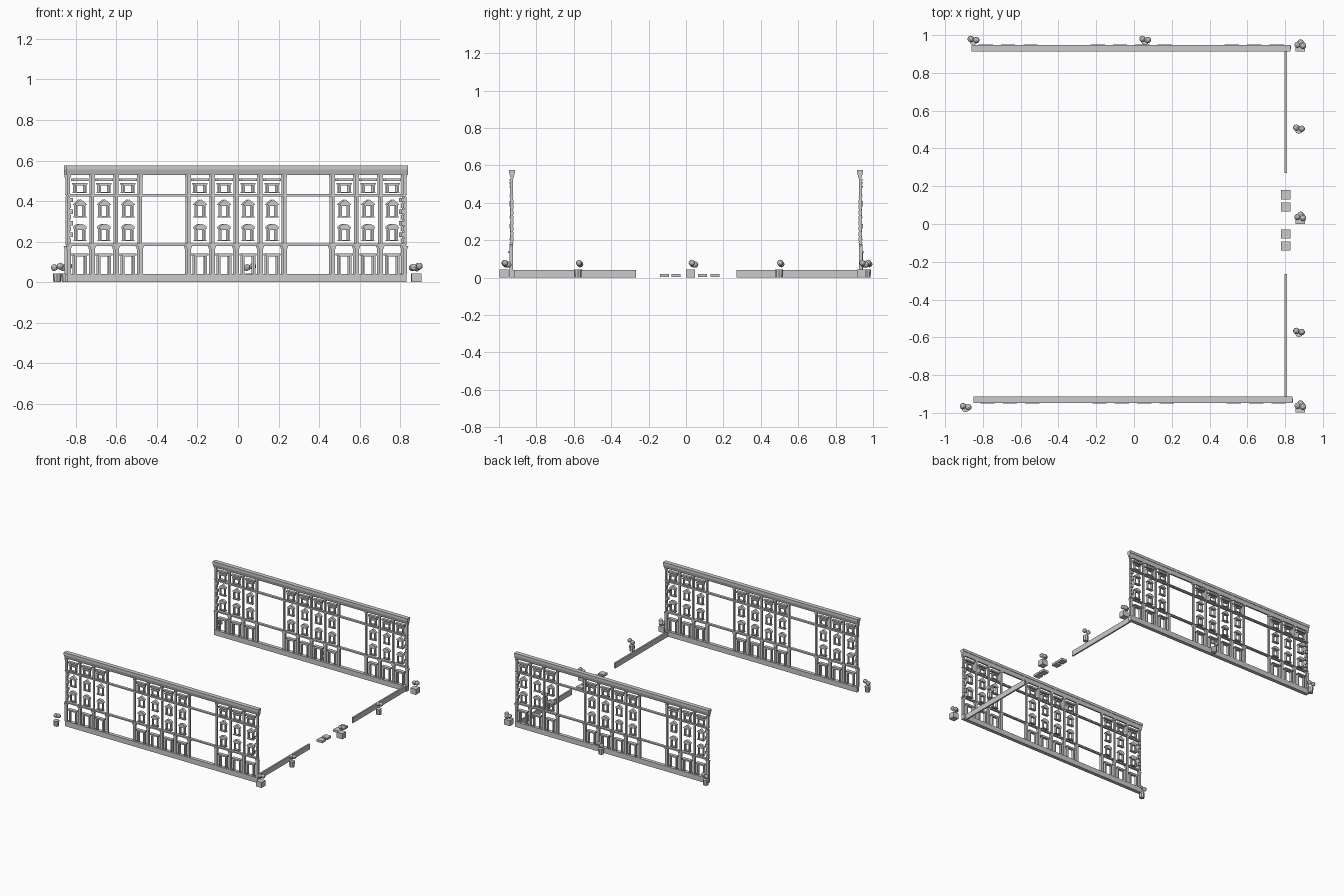
import bpy, bmesh, math
from mathutils import Vector, Matrix

if "Cube" in bpy.data.objects:
    bpy.data.objects.remove(bpy.data.objects["Cube"])

STEP = 0.1185                                   # bay spacing
PIERS = [-7, -6, -5, -4, -2, -1, 0, 1, 2, 4, 5, 6, 7]
BAYS = [-6.5, -5.5, -4.5, -1.5, -.5, .5, 1.5, 4.5, 5.5, 6.5]


def finish(bm, name):
    bmesh.ops.recalc_face_normals(bm, faces=bm.faces)
    me = bpy.data.meshes.new(name)
    bm.to_mesh(me)
    bm.free()
    ob = bpy.data.objects.new(name, me)
    bpy.context.collection.objects.link(ob)
    return ob


def box(bm, x0, x1, y0, y1, z0, z1):
    m = Matrix.LocRotScale(Vector(((x0 + x1) / 2, (y0 + y1) / 2, (z0 + z1) / 2)), None,
                           Vector((abs(x1 - x0), abs(y1 - y0), abs(z1 - z0))))
    bmesh.ops.create_cube(bm, size=1, matrix=m)


def prism(bm, pts, a, b):
    """Closed profile of 3D points built by pts(t), between t=a and t=b."""
    lo = [bm.verts.new(p) for p in pts(a)]
    hi = [bm.verts.new(p) for p in pts(b)]
    n = len(lo)
    bm.faces.new(lo)
    bm.faces.new(hi[::-1])
    for i in range(n):
        bm.faces.new((lo[i], hi[i], hi[(i + 1) % n], lo[(i + 1) % n]))


def facade(tag, side, cx):
    Y = lambda d: side * (0.93 + d)             # d is outward distance from the wall line

    def bx(bm, x, w, d0, d1, z0, z1):
        box(bm, cx + x - w / 2, cx + x + w / 2, Y(d0), Y(d1), z0, z1)

    def shape(bm, x, prof, d0, d1):             # x-z outline pushed through the wall
        prism(bm, lambda d: [(cx + x + px, Y(d), pz) for px, pz in prof], d0, d1)

    def frame(bm, x, w, z0, z1, t, d0, d1):     # open window surround
        for s in (-1, 1):
            bx(bm, x + s * (w - t) / 2, t, d0, d1, z0, z1 - t)
        bx(bm, x, w, d0, d1, z1 - t, z1)

    # plinth
    bm = bmesh.new()
    bx(bm, 0, 1.67, -.012, .016, 0, .04)
    finish(bm, tag + "_plinth")

    # cornice, flared to both sides
    bm = bmesh.new()
    prof = [(-.006, .528), (.006, .528), (.014, .556), (.017, .556), (.017, .576),
            (-.017, .576), (-.017, .556), (-.014, .556)]
    prism(bm, lambda x: [(x, Y(d), z) for d, z in prof], cx - .844, cx + .844)
    finish(bm, tag + "_cornice")

    # string courses between floors
    bm = bmesh.new()
    for z in (.179, .422):
        bx(bm, 0, 1.665, -.005, .010, z, z + .007)
        bx(bm, 0, 1.675, -.007, .014, z + .007, z + .012)
    finish(bm, tag + "_string_courses")

    # pilasters on all floors
    bm = bmesh.new()
    for k in PIERS:
        x = k * STEP
        shape(bm, x, [(-.010, .04), (.010, .04), (.010, .163), (.016, .179),
                      (-.016, .179), (-.010, .163)], -.004, .014)
        bx(bm, x, .013, -.005, .007, .191, .422)
        bx(bm, x, .014, -.005, .010, .434, .528)
        bx(bm, x, .020, -.006, .013, .516, .528)
    finish(bm, tag + "_pilasters")

    # corner quoins
    bm = bmesh.new()
    for s in (-1, 1):
        for i in range(8):
            w = .024 if i % 2 else .014
            bx(bm, s * (7 * STEP + .004 - w / 2), w, -.008, .012, .195 + i * .0285, .2165 + i * .0285)
    finish(bm, tag + "_quoins")

    # ground floor openings
    bm = bmesh.new()
    for k in BAYS:
        frame(bm, k * STEP, .062, .04, .135, .009, -.006, .015)
        bx(bm, k * STEP, .076, -.006, .021, .132, .141)
    finish(bm, tag + "_ground_openings")

    # first floor windows with rounded hoods
    bm = bmesh.new()
    arch = [(.030 * math.cos(math.pi * i / 8), .264 + .023 * math.sin(math.pi * i / 8)) for i in range(9)]
    for k in BAYS:
        frame(bm, k * STEP, .046, .204, .264, .007, -.006, .012)
        bx(bm, k * STEP, .054, -.006, .014, .202, .209)
        shape(bm, k * STEP, arch, -.006, .015)
    finish(bm, tag + "_first_floor_windows")

    # second floor windows with gabled hoods
    bm = bmesh.new()
    for k in BAYS:
        frame(bm, k * STEP, .046, .322, .383, .007, -.006, .012)
        bx(bm, k * STEP, .054, -.006, .014, .320, .327)
        shape(bm, k * STEP, [(-.030, .381), (.030, .381), (.026, .388), (0, .409), (-.026, .388)], -.006, .015)
    finish(bm, tag + "_second_floor_windows")

    # attic windows with a bar above
    bm = bmesh.new()
    for k in BAYS:
        frame(bm, k * STEP, .056, .441, .486, .008, -.006, .012)
        bx(bm, k * STEP, .066, -.006, .015, .482, .489)
        bx(bm, k * STEP, .062, -.006, .014, .439, .446)
        bx(bm, k * STEP, .078, -.006, .014, .498, .511)
    finish(bm, tag + "_attic_windows")


facade("front", -1, -.005)
facade("back", 1, -.015)

# low side walls
for name, y0, y1 in (("side_wall_front", -.935, -.266), ("side_wall_back", .27, .935)):
    bm = bmesh.new()
    box(bm, .798, .81, y0, y1, 0, .042)
    finish(bm, name)

# paving slabs at the side entrance
for i, y in enumerate((-.116, -.053, .089, .155)):
    bm = bmesh.new()
    box(bm, .779, .829, y - .024, y + .024, .003, .02)
    finish(bm, f"entrance_slab_{i + 1}")


def planter(i, x, y, square):
    bm = bmesh.new()
    if square:
        box(bm, x - .024, x + .024, y - .024, y + .024, 0, .043)
    else:
        bmesh.ops.create_cone(bm, cap_ends=True, segments=8, radius1=.019, radius2=.021, depth=.043,
                              matrix=Matrix.Translation((x, y, .0215)))
    finish(bm, f"planter_{i}")
    bm = bmesh.new()
    balls = [(-.014, .016, .072), (.015, .010, .079)] + ([(.002, .028, .070)] if square else [])
    for bx_, by, bz in balls:
        bmesh.ops.create_icosphere(bm, subdivisions=2, radius=.017,
                                   matrix=Matrix.Translation((x + bx_, y + by - .004, bz)))
    finish(bm, f"shrub_{i}")


# planters with clipped shrubs around the block
for i, p in enumerate([(.88, .937, True), (.873, .498, False), (.88, .025, True), (.873, -.578, False),
                       (.88, -.974, True), (-.892, -.976, False), (-.85, .968, False), (.058, .968, False)]):
    planter(i + 1, *p)
